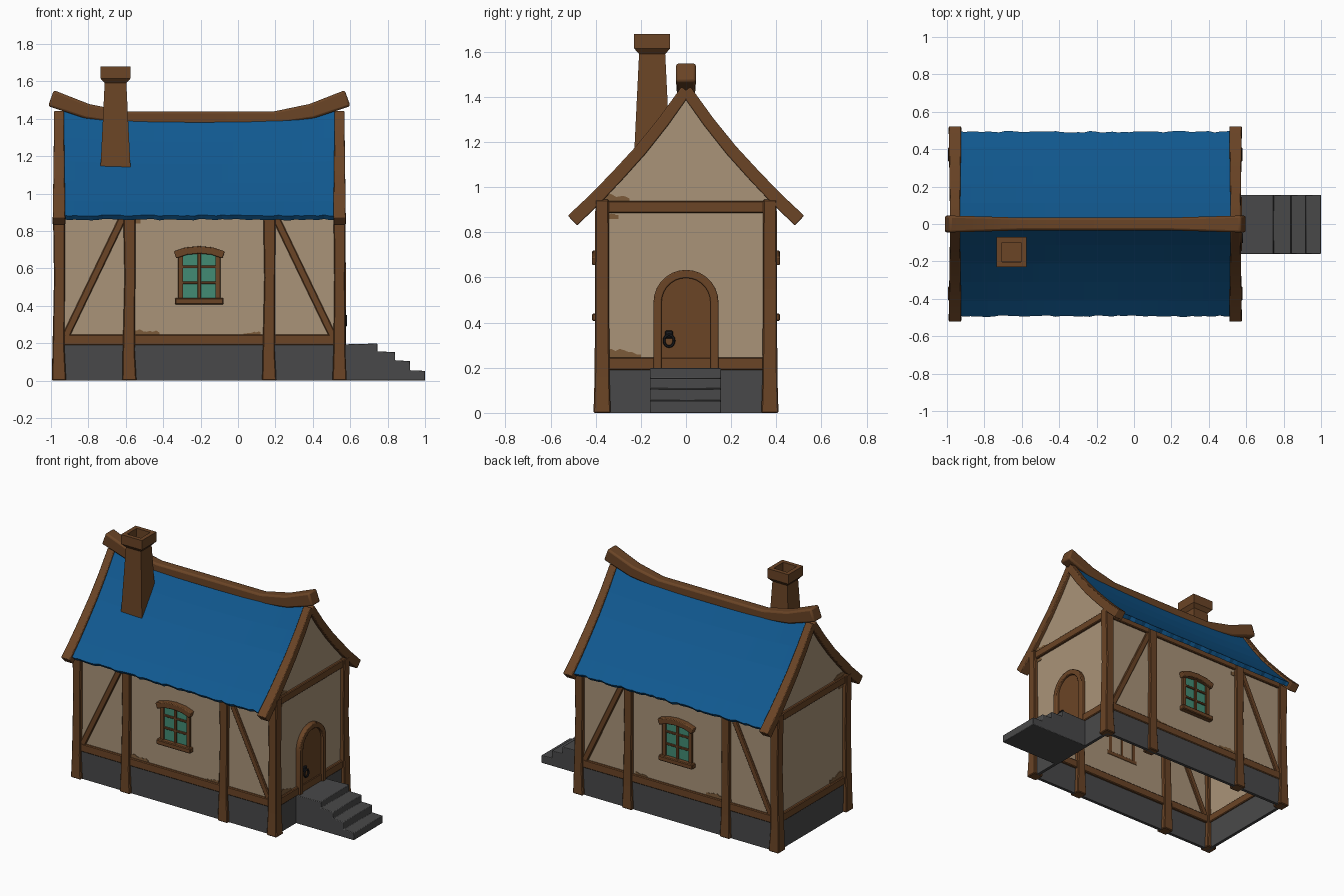
import bpy, bmesh, math, random
from mathutils import Vector

random.seed(4)
cube = bpy.data.objects.get("Cube")
if cube:
    bpy.data.objects.remove(cube, do_unlink=True)


def material(name, r, g, b):
    m = bpy.data.materials.new(name)
    m.use_nodes = True
    m.diffuse_color = (r, g, b, 1)
    bsdf = m.node_tree.nodes["Principled BSDF"]
    bsdf.inputs["Base Color"].default_value = (r, g, b, 1)
    bsdf.inputs["Roughness"].default_value = 0.9
    return m


WOOD = material("brown wood", 0.145, 0.058, 0.019)
PLASTER = material("beige plaster", 0.40, 0.295, 0.19)
CHIP = material("worn plaster", 0.20, 0.105, 0.042)
ROOF = material("blue roof", 0.0055, 0.10, 0.28)
STONE = material("grey stone", 0.066, 0.066, 0.067)
GLASS = material("green glass", 0.054, 0.26, 0.175)
IRON = material("dark iron", 0.012, 0.012, 0.014)

C = -0.207        # middle of the house along x
END = 0.75        # half length to the corner posts
SIDE = 0.372      # half depth to the corner posts
SLOPE = [(0, 1.43), (0.1, 1.29), (0.2, 1.165), (0.3, 1.055), (0.4, 0.95), (0.503, 0.852)]


def finish(name, bm, mat, smooth=False, bevel=0, solid=0):
    bmesh.ops.recalc_face_normals(bm, faces=bm.faces)
    me = bpy.data.meshes.new(name)
    bm.to_mesh(me)
    bm.free()
    ob = bpy.data.objects.new(name, me)
    bpy.context.collection.objects.link(ob)
    me.materials.append(mat)
    if solid:
        mod = ob.modifiers.new("thickness", "SOLIDIFY")
        mod.thickness, mod.offset = solid, -1
    if bevel:
        mod = ob.modifiers.new("soft edges", "BEVEL")
        mod.width, mod.segments, mod.limit_method = bevel, 2 if smooth else 1, "ANGLE"
    if smooth:
        bpy.ops.object.select_all(action="DESELECT")
        ob.select_set(True)
        bpy.context.view_layer.objects.active = ob
        bpy.ops.object.shade_smooth_by_angle(angle=math.radians(50))
    return ob


def skin(bm, rings, caps=True):
    rings = [[bm.verts.new(p) for p in ring] for ring in rings]
    for a, b in zip(rings, rings[1:]):
        for i in range(len(a)):
            j = (i + 1) % len(a)
            bm.faces.new((a[i], a[j], b[j], b[i]))
    if caps:
        bm.faces.new(rings[0])
        bm.faces.new(rings[-1])


def beam(name, path, sizes, side, mat=WOOD, smooth=False, bevel=0.005):
    """Square timber along a path; sizes are half widths (along side, across)."""
    path = [Vector(p) for p in path]
    side = Vector(side)
    if isinstance(sizes, tuple):
        sizes = [sizes] * len(path)
    rings = []
    for i, p in enumerate(path):
        t = (path[min(i + 1, len(path) - 1)] - path[max(i - 1, 0)]).normalized()
        s, u = side * sizes[i][0], t.cross(side).normalized() * sizes[i][1]
        rings.append([p + s + u, p - s + u, p - s - u, p + s - u])
    bm = bmesh.new()
    skin(bm, rings)
    return finish(name, bm, mat, smooth, bevel)


def prism(name, ring, shift, mat, **kw):
    bm = bmesh.new()
    skin(bm, [[Vector(p) for p in ring], [Vector(p) + Vector(shift) for p in ring]])
    return finish(name, bm, mat, **kw)


# Plaster walls with gables, open underneath
bm = bmesh.new()
outline = [(SIDE + 0.008, 0.17), (SIDE + 0.008, 0.955), (0.2, 1.15), (0, 1.405)]
outline += [(-y, z) for y, z in reversed(outline[:3])]
ends = [[bm.verts.new((C + sx * (END + 0.002), y, z)) for y, z in outline] for sx in (-1, 1)]
for e in ends:
    bm.faces.new(e)
for i in (0, 5):
    bm.faces.new((ends[0][i], ends[0][i + 1], ends[1][i + 1], ends[1][i]))
finish("plaster_walls", bm, PLASTER, solid=0.015)

# Stone footing ring
bm = bmesh.new()
corners = [(C + sx * (END + 0.012), sy * (SIDE + 0.016)) for sx, sy in ((-1, -1), (1, -1), (1, 1), (-1, 1))]
skin(bm, [[(x, y, z) for x, y in corners] for z in (0, 0.2)], caps=False)
finish("stone_footing", bm, STONE, solid=0.03)

# Timber frame, mirrored across both axes
for sy in (-1, 1):
    y = sy * SIDE
    for z, h in ((0.217, 0.028), (0.912, 0.026)):
        beam("side_rail", [(C - END, y, z), (C + END, y, z)], (0.022, h), (0, 1, 0))
    for sx in (-1, 1):
        for off, top in ((END, 0.945), (0.374, 0.93)):
            x = C + sx * off
            j = random.uniform(-0.004, 0.004)
            beam("post", [(x, y, 0), (x + j, y, 0.16), (x - j, y, 0.55), (x, y, top)],
                 [(0.038, 0.038), (0.032, 0.033), (0.029, 0.031), (0.033, 0.03)], (1, 0, 0))
        beam("brace", [(C + sx * 0.715, y + sy * 0.002, 0.235), (C + sx * 0.395, y + sy * 0.002, 0.9)],
             (0.018, 0.02), (0, 1, 0))
for sx in (-1, 1):
    x = C + sx * END
    for z, h in ((0.217, 0.028), (0.912, 0.027)):
        beam("end_rail", [(x, -SIDE, z), (x, SIDE, z)], (0.02, h), (1, 0, 0))
    for sy in (-1, 1):
        beam("gable_rafter", [(x, sy * y, z) for y, z in SLOPE],
             [(0.026 + 0.0015 * i, 0.025 + 0.001 * i) for i in range(6)], (1, 0, 0), smooth=True)

# Sagging roof sheets with a ragged eave
COLS = 48
for sy in (-1, 1):
    bm = bmesh.new()
    grid = []
    for i in range(COLS + 1):
        t = 2 * i / COLS - 1
        sag = -0.03 * (1 - t * t)
        rag = random.uniform(-0.005, 0.003)
        col = []
        for k, (y, z) in enumerate(SLOPE):
            if k == 5:
                y, z = 0.482 - rag, 0.872 + rag
            col.append(bm.verts.new((C + t * 0.728, sy * y, z + sag * (1 - k / 5))))
        grid.append(col)
    for a, b in zip(grid, grid[1:]):
        for k in range(5):
            bm.faces.new((a[k], a[k + 1], b[k + 1], b[k]))
    roof = finish("roof_sheet", bm, ROOF, solid=0.03)
    roof.modifiers["thickness"].offset = 0

# Ridge beam rising towards both ends
half = [(0.793, 1.51, 0.045), (0.6, 1.44, 0.04), (0.4, 1.405, 0.034)]
ridge = [(-x, z, w) for x, z, w in half] + half[::-1]
beam("ridge_beam", [(C + x, 0, z) for x, z, w in ridge], [(w, w) for x, z, w in ridge],
     (0, 1, 0), smooth=True, bevel=0.012)

# Hollow chimney
bm = bmesh.new()
profile = [(0.083, 1.08), (0.058, 1.59), (0.08, 1.615), (0.08, 1.68), (0.052, 1.68), (0.05, 1.5)]
skin(bm, [[(-0.655 + sx * h, -0.15 + sy * h, z) for sx, sy in ((-1, -1), (1, -1), (1, 1), (-1, 1))]
          for h, z in profile])
finish("chimney", bm, WOOD)

# Windows on both long sides
for sy in (-1, 1):
    out = lambda d: sy * (SIDE + d)
    arch = [(-0.13, 0.672), (-0.07, 0.692), (0, 0.699), (0.07, 0.692), (0.13, 0.672)]
    pane = [(-0.1, 0.43), (0.1, 0.43)] + [(x * 0.77, z) for x, z in reversed(arch)]
    prism("window_glass", [(C + x, out(0), z) for x, z in pane], (0, sy * 0.012, 0), GLASS)
    beam("window_lintel", [(C + x, out(0.02), z) for x, z in arch], (0.024, 0.02), (0, 1, 0), smooth=True)
    beam("window_sill", [(C - 0.13, out(0.02), 0.424), (C + 0.13, out(0.02), 0.424)], (0.024, 0.017), (0, 1, 0))
    for x, w in ((-0.1, 0.014), (0, 0.009), (0.1, 0.014)):
        beam("window_upright", [(C + x, out(0.01), 0.43), (C + x, out(0.01), 0.69)], (w, 0.013), (1, 0, 0), bevel=0.002)
    for z in (0.523, 0.608):
        beam("window_bar", [(C - 0.1, out(0.01), z), (C + 0.1, out(0.01), z)], (0.011, 0.007), (0, 1, 0), bevel=0.002)

# Arched door with its frame and ring handle
DX = C + END


def door_arch(r):
    curve = [(r * math.cos(a * math.pi / 14), 0.49 + r * math.sin(a * math.pi / 14)) for a in range(15)]
    return [(r, 0.19)] + curve + [(-r, 0.19)]


prism("door_panel", [(DX, y, z) for y, z in door_arch(0.115)], (0.016, 0, 0), WOOD)
beam("door_frame", [(DX + 0.012, y, z) for y, z in door_arch(0.126)], (0.022, 0.018), (1, 0, 0), smooth=True)
beam("handle_plate", [(DX + 0.018, -0.075, 0.33), (DX + 0.018, -0.075, 0.365)], (0.012, 0.018), (1, 0, 0), IRON)
bm = bmesh.new()
rings = []
for i in range(17):
    a = i * math.tau / 16
    rings.append([(DX + 0.034 + 0.006 * math.sin(b), -0.075 + (0.022 + 0.006 * math.cos(b)) * math.cos(a),
                   0.32 + (0.026 + 0.006 * math.cos(b)) * math.sin(a))
                  for b in (k * math.tau / 6 for k in range(6))])
skin(bm, rings, caps=False)
bmesh.ops.remove_doubles(bm, verts=bm.verts, dist=0.0001)
finish("handle_ring", bm, IRON, smooth=True)

# Stone steps
treads = [(0.745, 0.198), (0.84, 0.153), (0.92, 0.105), (1.0, 0.052)]
steps = [(0.55, 0), (0.55, 0.193)]
for i, (x, z) in enumerate(treads):
    steps += [(x, z), (x, treads[i + 1][1] + 0.002 if i < 3 else 0)]
prism("stone_steps", [(x, -0.16, z) for x, z in steps], (0, 0.315, 0), STONE, smooth=True, bevel=0.004)


# Worn plaster patches, thin plates just off the walls
def patch(a, b, z, height, place, shift):
    n = 8
    top = [(a + (b - a) * i / n, z + height * random.uniform(0.5, 1) * (1 - 0.5 * i / n)) for i in range(n + 1)]
    prism("worn_patch", [place(u, v) for u, v in [(b, z - 0.01), (a, z - 0.01)] + top], shift, CHIP)


for sy in (-1, 1):
    wall = lambda u, v: (u, sy * (SIDE + 0.006), v)
    patch(-0.56, -0.42, 0.245, 0.04, wall, (0, sy * 0.005, 0))
    patch(0.12, 0.03, 0.245, 0.02, wall, (0, sy * 0.005, 0))
    patch(-0.56, -0.52, 0.85, 0.03, wall, (0, sy * 0.005, 0))
for sx in (-1, 1):
    wall = lambda u, v: (C + sx * END, u, v)
    patch(-0.35, -0.2, 0.245, 0.05, wall, (sx * 0.006, 0, 0))
    patch(-0.37, -0.25, 0.94, 0.04, wall, (sx * 0.006, 0, 0))
    patch(-0.35, -0.3, 0.87, 0.02, wall, (sx * 0.006, 0, 0))
